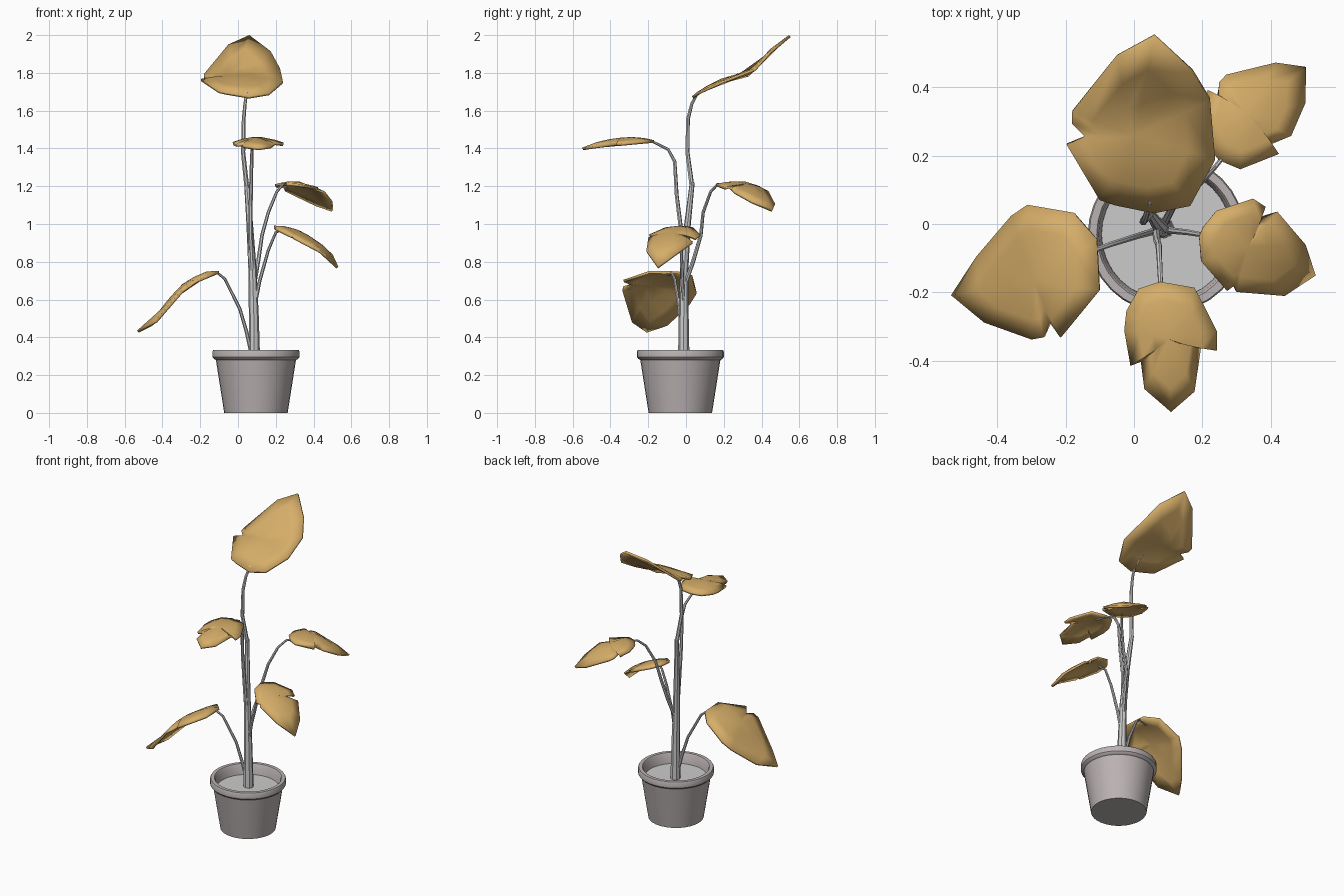
import bpy, bmesh, math
from mathutils import Vector


def material(name, rgb):
    m = bpy.data.materials.new(name)
    m.diffuse_color = (*rgb, 1)
    return m


LEAF = material("leaf_ochre", (0.67, 0.42, 0.14))
POT = material("pot_clay_grey", (0.50, 0.45, 0.45))


def finish(bm, name, mat=None, angle=35):
    bmesh.ops.recalc_face_normals(bm, faces=bm.faces)
    me = bpy.data.meshes.new(name)
    bm.to_mesh(me)
    bm.free()
    ob = bpy.data.objects.new(name, me)
    bpy.context.collection.objects.link(ob)
    if mat:
        me.materials.append(mat)
    bpy.ops.object.select_all(action='DESELECT')
    bpy.context.view_layer.objects.active = ob
    ob.select_set(True)
    bpy.ops.object.shade_smooth_by_angle(angle=math.radians(angle))
    return ob


def bridge(bm, a, b):
    n = len(a)
    for i in range(n):
        j = (i + 1) % n
        bm.faces.new((a[i], a[j], b[j], b[i]))


def lathe(name, profile, centre, mat=None, sides=32):
    bm = bmesh.new()
    rings = [[bm.verts.new((centre[0] + r * math.cos(2 * math.pi * k / sides),
                            centre[1] + r * math.sin(2 * math.pi * k / sides), z))
              for k in range(sides)] for r, z in profile]
    for a, b in zip(rings, rings[1:]):
        bridge(bm, a, b)
    bm.faces.new(rings[0])
    bm.faces.new(rings[-1])
    return finish(bm, name, mat)


def tube(name, path, r0, r1, sides=7):
    """Tapered tube through the points, with capped ends."""
    pts = [Vector(p) for p in path]
    bm = bmesh.new()
    rings, n = [], len(pts)
    for i, p in enumerate(pts):
        d = (pts[min(i + 1, n - 1)] - pts[max(i - 1, 0)]).normalized()
        u = (Vector((0, 1, 0)) - d * d.y)
        if u.length < 0.5:
            u = Vector((0, 0, 1)) - d * d.z
        u.normalize()
        v = d.cross(u)
        # keep ring orientation continuous along the path
        if rings:
            u = (prev - d * prev.dot(d)).normalized()
            v = d.cross(u)
        prev = u
        r = r0 + (r1 - r0) * i / (n - 1)
        rings.append([bm.verts.new(p + r * (math.cos(2 * math.pi * k / sides) * u
                                            + math.sin(2 * math.pi * k / sides) * v))
                      for k in range(sides)])
    for a, b in zip(rings, rings[1:]):
        bridge(bm, a, b)
    bm.faces.new(rings[0])
    bm.faces.new(rings[-1])
    return finish(bm, name)


def lerp(profile, t):
    if t <= profile[0][0]:
        return profile[0][1]
    for (a, za), (b, zb) in zip(profile, profile[1:]):
        if t <= b:
            return za + (zb - za) * (t - a) / (b - a)
    return profile[-1][1]


def leaf(name, outline, axis, profile, bow):
    """Notched outline seen from above, bent along its axis and bowed across."""
    ax = Vector(axis)
    c = sum((Vector(p) for p in outline), Vector((0, 0))) / len(outline)
    bm = bmesh.new()

    def vert(p, f):
        q = c + (Vector(p) - c) * f
        return bm.verts.new((q.x, q.y, lerp(profile, q.dot(ax)) + bow * (1 - f * f)))

    rings = [[vert(p, f) for p in outline] for f in (1, 0.67, 0.33)]
    for a, b in zip(rings, rings[1:]):
        bridge(bm, a, b)
    mid = vert(c, 0)
    last = rings[-1]
    for i in range(len(last)):
        bm.faces.new((last[i], last[(i + 1) % len(last)], mid))
    ob = finish(bm, name, LEAF, 40)
    s = ob.modifiers.new("thickness", 'SOLIDIFY')
    s.thickness = 0.014
    s.offset = 0
    return ob


# Pot with thick rim and hollow mouth, and soil
C = (0.095, -0.03)
lathe("pot", [(0.168, 0), (0.212, 0.28), (0.222, 0.285), (0.23, 0.295), (0.23, 0.325),
              (0.226, 0.333), (0.204, 0.333), (0.198, 0.325), (0.188, 0.24)], C, POT)
lathe("soil", [(0.188, 0.25), (0.19, 0.265)], C)

# Main stem and leaf stalks
tube("main_stem", [(0.087, -0.012, 0.25), (0.084, -0.012, 0.5), (0.077, -0.01, 0.75),
                   (0.062, 0.008, 1.0), (0.045, 0.033, 1.22)], 0.031, 0.013, 8)
tube("top_leaf_stalk", [(0.046, 0.031, 1.2), (0.027, 0.007, 1.38), (0.03, 0.01, 1.555),
                        (0.037, 0.03, 1.635), (0.045, 0.06, 1.69), (0.05, 0.14, 1.735)], 0.013, 0.006)
tube("left_leaf_stalk", [(0.07, -0.015, 0.32), (0.045, -0.025, 0.43), (0.01, -0.035, 0.55),
                         (-0.07, -0.06, 0.71), (-0.11, -0.075, 0.742), (-0.17, -0.09, 0.73)], 0.011, 0.006)
tube("right_leaf_stalk", [(0.09, -0.015, 0.58), (0.115, -0.02, 0.7), (0.16, -0.025, 0.86),
                          (0.2, -0.032, 0.955), (0.24, -0.05, 0.975)], 0.011, 0.006)
tube("back_leaf_stalk", [(0.085, -0.005, 0.68), (0.108, 0.04, 0.81), (0.127, 0.078, 0.94),
                         (0.16, 0.09, 1.06), (0.205, 0.13, 1.17), (0.24, 0.17, 1.212),
                         (0.28, 0.22, 1.21)], 0.012, 0.006)
tube("front_leaf_stalk", [(0.075, -0.018, 0.75), (0.065, -0.027, 0.97), (0.068, -0.05, 1.155),
                          (0.072, -0.06, 1.33), (0.074, -0.095, 1.395), (0.078, -0.18, 1.437),
                          (0.085, -0.25, 1.44)], 0.013, 0.006)

# Leaves
leaf("top_leaf",
     [(0.06, 0.55), (-0.05, 0.49), (-0.18, 0.33), (-0.18, 0.295), (-0.143, 0.257), (-0.196, 0.234),
      (-0.1, 0.073), (-0.055, 0.058), (0.058, 0.035), (0.164, 0.056), (0.237, 0.19),
      (0.222, 0.365), (0.172, 0.447)], (0, 1),
     [(0.035, 1.67), (0.065, 1.695), (0.19, 1.75), (0.34, 1.79), (0.447, 1.91), (0.55, 1.995)], 0.015)
leaf("left_leaf",
     [(-0.108, -0.044), (-0.175, 0.032), (-0.307, 0.055), (-0.354, 0.023), (-0.456, -0.096),
      (-0.53, -0.208), (-0.433, -0.287), (-0.295, -0.336), (-0.263, -0.33), (-0.243, -0.284),
      (-0.213, -0.33), (-0.1, -0.193)], (-1, 0),
     [(0.1, 0.745), (0.18, 0.72), (0.3, 0.64), (0.36, 0.575), (0.44, 0.475), (0.53, 0.43)], 0.03)
leaf("back_leaf",
     [(0.5, 0.456), (0.412, 0.468), (0.269, 0.433), (0.249, 0.412), (0.243, 0.363), (0.216, 0.389),
      (0.197, 0.31), (0.215, 0.23), (0.249, 0.187), (0.31, 0.161), (0.421, 0.205), (0.392, 0.231),
      (0.456, 0.257), (0.497, 0.351)], (0.7, 0.7),
     [(0.3, 1.21), (0.42, 1.195), (0.53, 1.155), (0.6, 1.11), (0.67, 1.07)], 0.025)
leaf("right_leaf",
     [(0.19, -0.035), (0.202, -0.009), (0.24, 0.038), (0.345, 0.073), (0.38, 0.05), (0.35, 0.012),
      (0.415, 0.035), (0.497, -0.061), (0.526, -0.149), (0.436, -0.208), (0.298, -0.196),
      (0.29, -0.178), (0.27, -0.193), (0.196, -0.108)], (0.96, -0.28),
     [(0.19, 0.985), (0.25, 0.965), (0.31, 0.94), (0.39, 0.9), (0.48, 0.85), (0.55, 0.765)], 0.025)
leaf("front_leaf",
     [(0.015, -0.19), (0.076, -0.17), (0.175, -0.187), (0.2, -0.234), (0.24, -0.313), (0.24, -0.368),
      (0.196, -0.354), (0.175, -0.488), (0.108, -0.547), (0.032, -0.48), (0.02, -0.398),
      (-0.009, -0.412), (-0.026, -0.31), (-0.02, -0.254)], (0, -1),
     [(0.17, 1.437), (0.35, 1.42), (0.45, 1.412), (0.55, 1.397)], 0.03)
